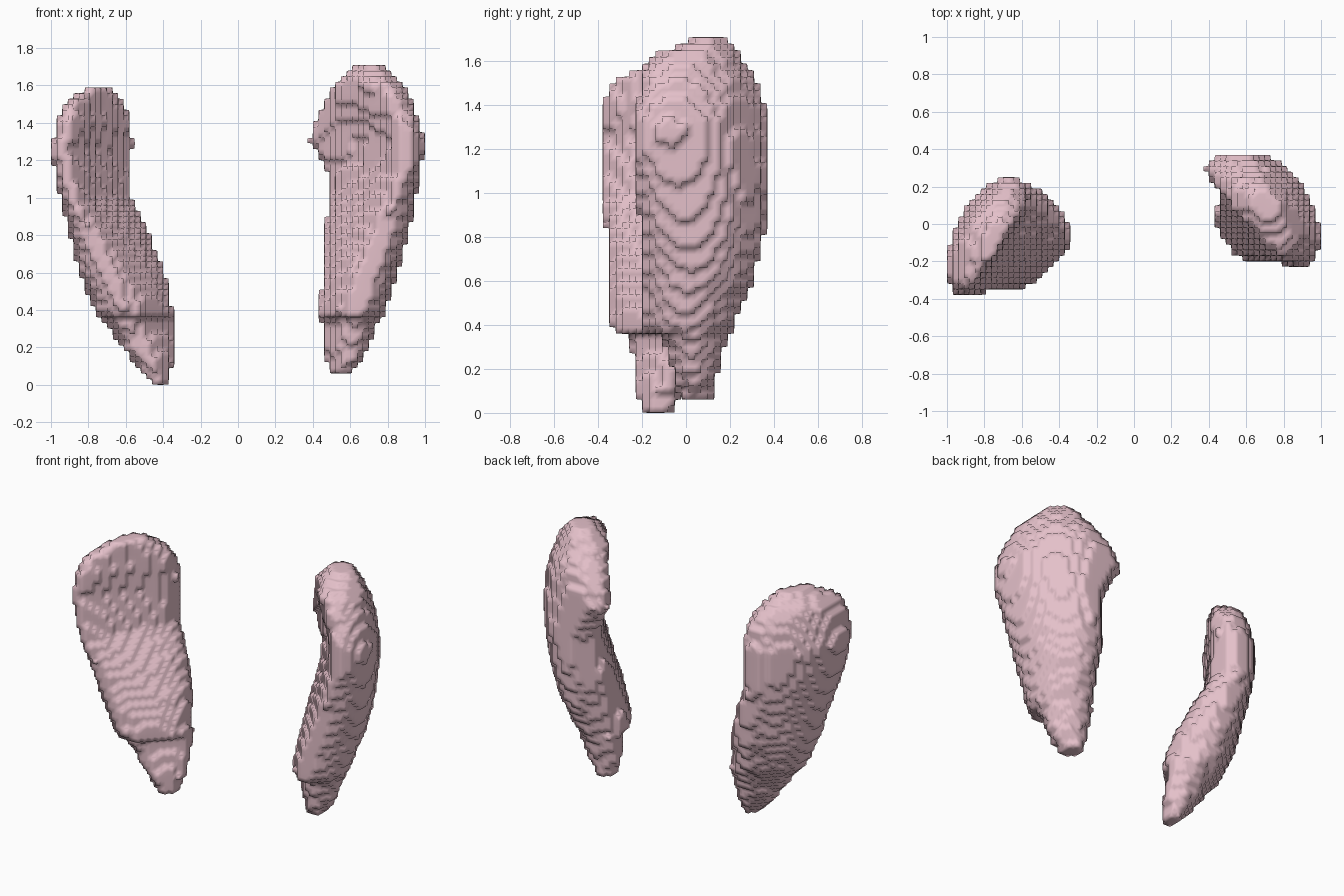
import bpy, bmesh

V = 0.03  # voxel size of the stepped surface

# Sections: z, x min, x max, y min, y max, slant (how strongly the section is a diagonal slab)
LEFT = [
    (0.00, -0.46, -0.38, -0.20, -0.07, 0.1),
    (0.10, -0.54, -0.35, -0.22, -0.02, 0.2),
    (0.20, -0.61, -0.35, -0.23, 0.02, 0.3),
    (0.34, -0.71, -0.35, -0.25, 0.08, 0.4),
    (0.38, -0.75, -0.35, -0.33, 0.10, 0.22),
    (0.60, -0.84, -0.40, -0.34, 0.17, 0.33),
    (0.80, -0.89, -0.48, -0.35, 0.21, 0.5),
    (1.00, -0.95, -0.58, -0.36, 0.24, 0.65),
    (1.25, -1.00, -0.58, -0.36, 0.25, 0.72),
    (1.40, -0.97, -0.58, -0.36, 0.22, 0.72),
    (1.50, -0.94, -0.62, -0.32, 0.15, 0.7),
    (1.60, -0.78, -0.70, -0.15, -0.02, 0.5),
]
RIGHT = [
    (0.07, 0.50, 0.60, -0.03, 0.12, 0.1),
    (0.15, 0.47, 0.67, -0.05, 0.13, 0.2),
    (0.34, 0.45, 0.74, -0.10, 0.18, 0.25),
    (0.38, 0.44, 0.77, -0.20, 0.20, 0.12),
    (0.60, 0.46, 0.84, -0.20, 0.29, 0.2),
    (0.80, 0.47, 0.90, -0.20, 0.34, 0.38),
    (1.05, 0.51, 0.95, -0.21, 0.36, 0.55),
    (1.18, 0.48, 0.98, -0.21, 0.37, 0.68),
    (1.30, 0.41, 1.00, -0.21, 0.38, 0.75),
    (1.40, 0.43, 0.97, -0.20, 0.36, 0.7),
    (1.50, 0.47, 0.93, -0.19, 0.32, 0.6),
    (1.62, 0.53, 0.87, -0.15, 0.24, 0.45),
    (1.72, 0.63, 0.76, 0.05, 0.17, 0.2),
]


def section_at(rows, z):
    for a, b in zip(rows, rows[1:]):
        if a[0] <= z <= b[0]:
            t = (z - a[0]) / (b[0] - a[0])
            return [u + (v - u) * t for u, v in zip(a, b)]


def inside(sec, side, bend, x, y):
    _, x0, x1, y0, y1, slant = sec
    p = side * (2 * x - x0 - x1) / (x1 - x0)
    q = (2 * y - y0 - y1) / (y1 - y0)
    along, across = (p + q) / 2, (p - q) / 2
    across -= bend * slant * (along ** 2 - 0.55)   # curl the ends inward
    e = 2.3
    return (abs(along) / ((1 + slant) / 2) ** 0.5) ** e + \
           (abs(across) / ((1 - slant) / 2) ** 0.5) ** e <= 1


# Cube face corners, keyed by outward direction
FACES = {
    (1, 0, 0): ((1, 0, 0), (1, 1, 0), (1, 1, 1), (1, 0, 1)),
    (-1, 0, 0): ((0, 0, 0), (0, 0, 1), (0, 1, 1), (0, 1, 0)),
    (0, 1, 0): ((0, 1, 0), (0, 1, 1), (1, 1, 1), (1, 1, 0)),
    (0, -1, 0): ((0, 0, 0), (1, 0, 0), (1, 0, 1), (0, 0, 1)),
    (0, 0, 1): ((0, 0, 1), (1, 0, 1), (1, 1, 1), (0, 1, 1)),
    (0, 0, -1): ((0, 0, 0), (0, 1, 0), (1, 1, 0), (1, 0, 0)),
}

mat = bpy.data.materials.new("pink_tissue")
mat.diffuse_color = (0.78, 0.53, 0.59, 1)


def build_lobe(name, rows, side, bend):
    # Fill the voxels that fall inside the blended sections
    ox = 0.01  # grid offset so the outer faces land on x = +-1
    cells = set()
    for k in range(58):
        sec = section_at(rows, (k + 0.5) * V)
        if sec:
            cells |= {(i, j, k) for i in range(-34, 34) for j in range(-14, 14)
                      if inside(sec, side, bend, (i + 0.5) * V - side * ox, (j + 0.5) * V + ox)}
    # Skin the outer voxel faces
    bm = bmesh.new()
    verts = {}
    for c in cells:
        for d, corners in FACES.items():
            if tuple(a + b for a, b in zip(c, d)) in cells:
                continue
            quad = []
            for o in corners:
                key = tuple(a + b for a, b in zip(c, o))
                if key not in verts:
                    verts[key] = bm.verts.new((key[0] * V - side * ox, key[1] * V + ox, key[2] * V))
                quad.append(verts[key])
            bm.faces.new(quad)
    me = bpy.data.meshes.new(name)
    bm.to_mesh(me)
    bm.free()
    me.materials.append(mat)
    me.shade_smooth()
    ob = bpy.data.objects.new(name, me)
    bpy.context.collection.objects.link(ob)
    # Soften the step edges
    mod = ob.modifiers.new("soften", 'SMOOTH')
    mod.factor, mod.iterations = 0.5, 1


build_lobe("left_lobe", LEFT, 1, 0.3)
build_lobe("right_lobe", RIGHT, -1, 0.42)
